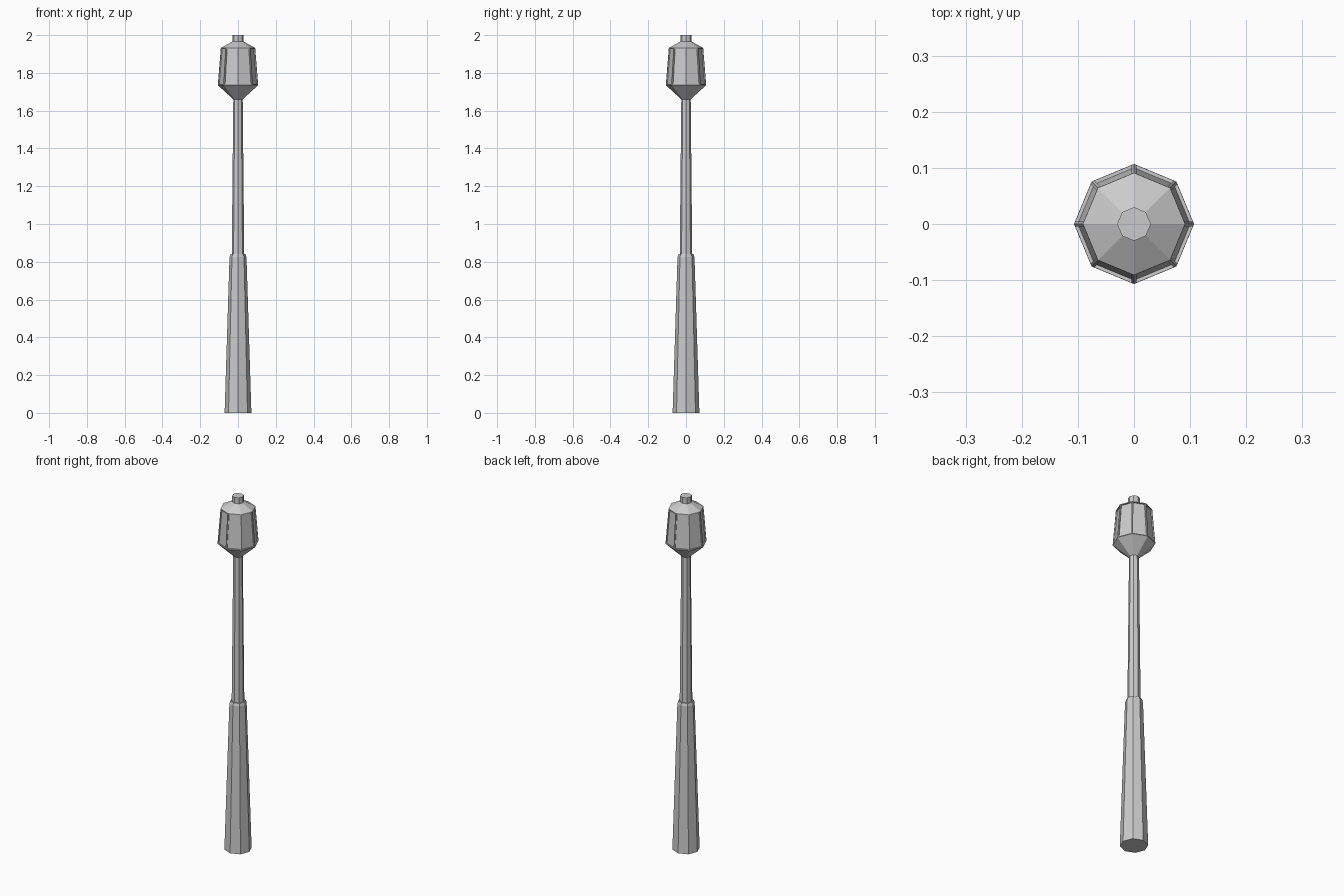
import bpy, bmesh
from math import cos, sin, pi

if "Cube" in bpy.data.objects:
    bpy.data.objects.remove(bpy.data.objects["Cube"])

SIDES = 8


def turned_part(name, profile, panel_band=None):
    """Octagonal solid from (radius, z) rings; one band may get recessed panels."""
    bm = bmesh.new()
    rings = [[bm.verts.new((r * cos(2 * pi * i / SIDES), r * sin(2 * pi * i / SIDES), z))
              for i in range(SIDES)] for r, z in profile]
    bm.faces.new(rings[0][::-1])
    bm.faces.new(rings[-1])
    panels = []
    for k, (low, high) in enumerate(zip(rings, rings[1:])):
        for i in range(SIDES):
            j = (i + 1) % SIDES
            face = bm.faces.new((low[i], low[j], high[j], high[i]))
            if k == panel_band:
                panels.append(face)
    bm.normal_update()
    if panels:
        # thin frame, then a vertical-walled recess
        bmesh.ops.inset_individual(bm, faces=panels, thickness=0.007, depth=0)
        bmesh.ops.inset_individual(bm, faces=panels, thickness=0.0005, depth=-0.006)
    mesh = bpy.data.meshes.new(name)
    bm.to_mesh(mesh)
    bm.free()
    obj = bpy.data.objects.new(name, mesh)
    bpy.context.collection.objects.link(obj)
    return obj


# Tapered post: heavy base, small chamfered shoulder, slim upper shaft
turned_part("post", [(0.071, 0), (0.045, 0.825), (0.040, 0.84),
                     (0.033, 0.84), (0.025, 1.66)])

# Lantern: flared underside, panelled body, shallow roof and chimney cap
turned_part("lantern", [(0.025, 1.66), (0.107, 1.735), (0.091, 1.932),
                        (0.030, 1.966), (0.030, 2.0)], panel_band=1)
